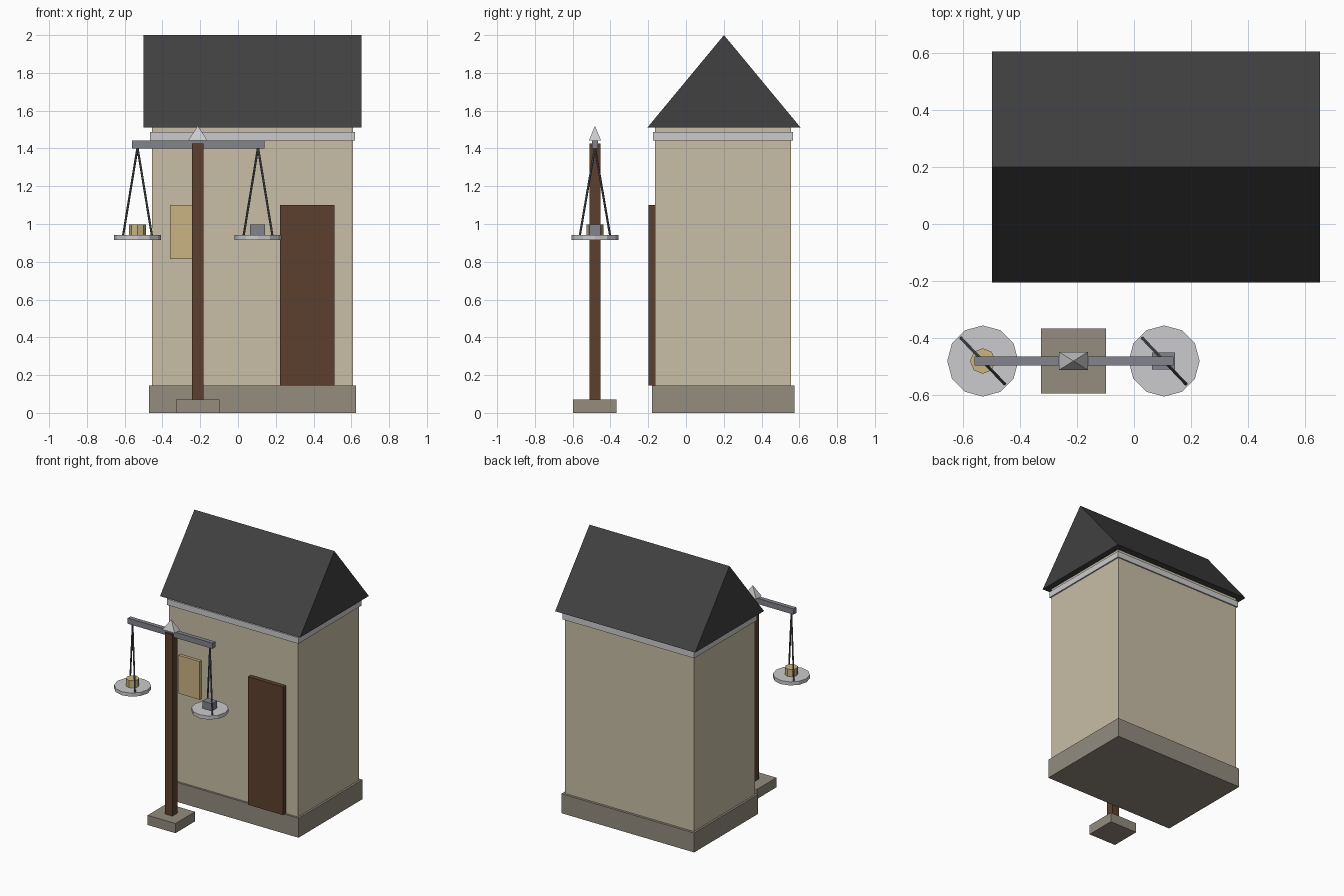
import bpy, math
from mathutils import Vector

if "Cube" in bpy.data.objects:
    bpy.data.objects.remove(bpy.data.objects["Cube"])


def material(name, r, g, b):
    lin = [((c / 255 + 0.055) / 1.055) ** 2.4 for c in (r, g, b)]
    m = bpy.data.materials.new(name)
    m.diffuse_color = (*lin, 1)
    m.use_nodes = True
    m.node_tree.nodes["Principled BSDF"].inputs["Base Color"].default_value = m.diffuse_color
    return m


stone = material("stone", 147, 140, 127)
plaster = material("plaster", 200, 190, 166)
slate = material("slate", 65, 65, 66)
wood = material("dark_wood", 92, 64, 45)
pale = material("pale_metal", 203, 203, 205)
steel = material("steel", 130, 131, 141)
iron = material("iron", 88, 92, 97)
gold = material("gold", 202, 180, 130)


def mesh(name, verts, faces, mat):
    me = bpy.data.meshes.new(name)
    me.from_pydata(verts, [], faces)
    me.materials.append(mat)
    ob = bpy.data.objects.new(name, me)
    bpy.context.collection.objects.link(ob)
    return ob


def box(name, x, y, z, mat):
    verts = [(a, b, c) for c in z for b in y for a in x]
    faces = [(0, 2, 3, 1), (4, 5, 7, 6), (0, 1, 5, 4),
             (2, 6, 7, 3), (0, 4, 6, 2), (1, 3, 7, 5)]
    return mesh(name, verts, faces, mat)


def cylinder(name, centre, radius, depth, sides, mat):
    bpy.ops.mesh.primitive_cylinder_add(vertices=sides, radius=radius,
                                        depth=depth, location=centre)
    ob = bpy.context.object
    ob.name = name
    ob.data.materials.append(mat)
    return ob


def rod(name, a, b, radius, mat):
    a, b = Vector(a), Vector(b)
    ob = cylinder(name, (a + b) / 2, radius, (b - a).length, 6, mat)
    ob.rotation_euler = (b - a).to_track_quat('Z', 'Y').to_euler()
    return ob


# House
box("plinth", (-0.47, 0.625), (-0.18, 0.575), (0, 0.145), stone)
box("walls", (-0.455, 0.61), (-0.165, 0.557), (0.145, 1.515), plaster)
box("cornice", (-0.465, 0.62), (-0.175, 0.567), (1.443, 1.488), pale)
box("door", (0.222, 0.51), (-0.198, -0.16), (0.145, 1.10), wood)
box("notice_board", (-0.36, -0.185), (-0.187, -0.16), (0.815, 1.10), gold)

# Gable roof
profile = [(-0.205, 1.51), (0.607, 1.51), (0.201, 2.0)]
mesh("roof", [(x, y, z) for x in (-0.50, 0.655) for y, z in profile],
     [(0, 2, 1), (3, 4, 5), (0, 1, 4, 3), (1, 2, 5, 4), (2, 0, 3, 5)], slate)

# Balance post, beam and finial
CX, CY = -0.213, -0.482
box("post_base", (CX - 0.115, CX + 0.115), (CY - 0.115, CY + 0.115), (0, 0.072), stone)
box("post", (CX - 0.03, CX + 0.03), (CY - 0.03, CY + 0.03), (0.07, 1.425), wood)
box("beam", (CX - 0.348, CX + 0.352), (CY - 0.016, CY + 0.016), (1.40, 1.442), steel)
base = [(CX + sx * 0.051, CY + sy * 0.032, 1.442)
        for sx, sy in ((-1, -1), (1, -1), (1, 1), (-1, 1))]
mesh("finial", base + [(CX, CY, 1.52)],
     [(3, 2, 1, 0), (0, 1, 4), (1, 2, 4), (2, 3, 4), (3, 0, 4)], pale)

# Hanging pans, each on two diagonal cords
for side, px in (("left", CX - 0.319), ("right", CX + 0.319)):
    cylinder(side + "_pan", (px, CY, 0.929), 0.125, 0.027, 12, pale)
    for i, s in enumerate((-1, 1)):
        rod(f"{side}_cord_{i + 1}", (px, CY, 1.405),
            (px + s * 0.076, CY - s * 0.08, 0.94), 0.006, iron)

# Goods and counterweight
cylinder("goods", (CX - 0.319, CY, 0.969), 0.045, 0.056, 8, gold)
box("counterweight", (0.064, 0.144), (CY - 0.03, CY + 0.03), (0.941, 0.997), steel)
